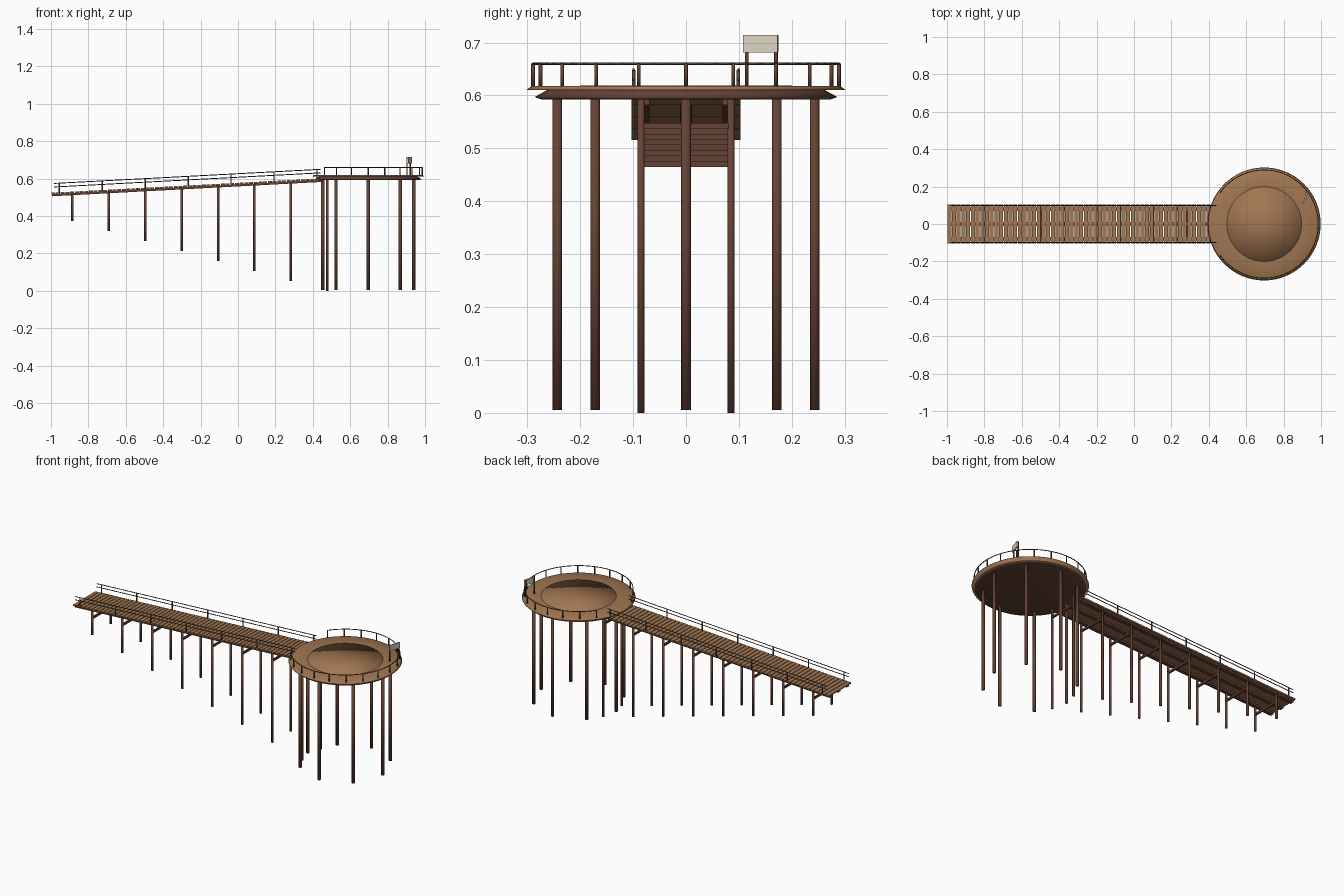
import bpy, bmesh, math
from mathutils import Vector, Matrix

if "Cube" in bpy.data.objects:
    bpy.data.objects.remove(bpy.data.objects["Cube"])

def mat(name, rgb):
    m = bpy.data.materials.new(name)
    m.diffuse_color = (*rgb, 1)
    m.use_nodes = True
    m.node_tree.nodes["Principled BSDF"].inputs["Base Color"].default_value = m.diffuse_color
    return m

TAN = mat("tan deck wood", (0.36, 0.185, 0.085))
BROWN = mat("dark brown timber", (0.13, 0.055, 0.035))
RAIL = mat("dark rail", (0.075, 0.06, 0.045))
CREAM = mat("cream board", (0.72, 0.66, 0.52))

def finish(name, bm, material, smooth=False):
    bmesh.ops.recalc_face_normals(bm, faces=bm.faces)
    me = bpy.data.meshes.new(name)
    bm.to_mesh(me)
    bm.free()
    me.materials.append(material)
    for p in me.polygons:
        p.use_smooth = smooth
    ob = bpy.data.objects.new(name, me)
    bpy.context.collection.objects.link(ob)
    return ob

def rod(bm, a, b, r, sides=10):
    a, b = Vector(a), Vector(b)
    d = b - a
    m = Matrix.Translation((a + b) / 2) @ d.to_track_quat('Z', 'Y').to_matrix().to_4x4()
    bmesh.ops.create_cone(bm, cap_ends=True, segments=sides, radius1=r, radius2=r,
                          depth=d.length, matrix=m)

def box(bm, centre, size, rot=Matrix.Identity(4)):
    m = Matrix.Translation(centre) @ rot @ Matrix.Diagonal((*size, 1))
    bmesh.ops.create_cube(bm, size=1, matrix=m)

def lathe(name, profile, centre, material, n=64):
    bm = bmesh.new()
    vs = [bm.verts.new((r, 0, z)) for r, z in profile]
    es = [bm.edges.new(p) for p in zip(vs, vs[1:])]
    bmesh.ops.spin(bm, geom=vs + es, axis=(0, 0, 1), cent=(0, 0, 0),
                   angle=2 * math.pi, steps=n, use_merge=True)
    bmesh.ops.remove_doubles(bm, verts=bm.verts, dist=1e-5)
    bmesh.ops.translate(bm, verts=bm.verts, vec=centre)
    return finish(name, bm, material, True)

CX, R = 0.696, 0.302
SLOPE = 0.053
def deck(x):
    return 0.524 + SLOPE * (x + 1)
tilt = Matrix.Rotation(-math.atan(SLOPE), 4, 'Y')

# round platform: deck rim, centre disc and timber underside
lathe("platform_deck", [(0, .610), (R, .610), (.291, .618), (.2, .618), (0, .618)], (CX, 0, 0), TAN)
lathe("platform_centre", [(0, .612), (.2, .612), (.2, .6188), (0, .6188)], (CX, 0, 0), TAN)
lathe("platform_underside", [(0, .592), (.272, .592), (.286, .597), (.262, .6105), (0, .6105)],
      (CX, 0, 0), BROWN)

# platform legs
bm = bmesh.new()
for i in range(8):
    a = i * math.pi / 4
    x, y = CX + .243 * math.cos(a), .243 * math.sin(a)
    rod(bm, (x, y, .005), (x, y, .6), .009, 12)
finish("platform_legs", bm, BROWN, True)

# platform railing, open towards the walkway
bm = bmesh.new()
for i in range(-8, 9):
    a = math.radians(18 * i)
    x, y = CX + .289 * math.cos(a), .289 * math.sin(a)
    rod(bm, (x, y, .615), (x, y, .66), .0035, 8)
finish("platform_rail_posts", bm, BROWN, True)
bm = bmesh.new()
pts = [(CX + .289 * math.cos(math.radians(t)), .289 * math.sin(math.radians(t)), .66)
       for t in range(-144, 145, 6)]
for a, b in zip(pts, pts[1:]):
    rod(bm, a, b, .0025, 6)
finish("platform_handrail", bm, RAIL, True)

# sloping walkway planks
N, X0, X1 = 58, -1.0, 0.46
pitch = (X1 - X0) / N
bm = bmesh.new()
for i in range(N):
    x = X0 + pitch * (i + .5)
    box(bm, (x, 0, deck(x) - .004), (pitch * .84, .206, .008), tilt)
finish("walkway_planks", bm, TAN)

# stringers below the planks
bm = bmesh.new()
xm = (X0 + X1) / 2
for y in (-.08, 0, .08):
    box(bm, (xm, y, deck(xm) - .0135), (X1 - X0 - .01, .022, .011), tilt)
finish("walkway_stringers", bm, BROWN)

# walkway legs following the ground, with cross beams
legs, beams = bmesh.new(), bmesh.new()
for i in range(8):
    x = -.885 + .1946 * i
    for y in (-.085, .085):
        rod(legs, (x, y, .372 - .372 / 7 * i), (x, y, deck(x) - .01), .007, 10)
    box(beams, (x, 0, deck(x) - .06), (.01, .17, .011))
finish("walkway_legs", legs, BROWN, True)
finish("walkway_cross_beams", beams, BROWN)

# walkway railings on both sides
posts, rails = bmesh.new(), bmesh.new()
for y in (-.099, .099):
    for i in range(7):
        x = -.955 + .2295 * i
        rod(posts, (x, y, deck(x) - .006), (x, y, deck(x) + .049), .0035, 8)
    for h in (.03, .049):
        rod(rails, (-.985, y, deck(-.985) + h), (.44, y, deck(.44) + h), .0024, 6)
finish("walkway_rail_posts", posts, BROWN, True)
finish("walkway_handrails", rails, RAIL, True)

# small blank notice board on two posts
turn = Matrix.Rotation(math.radians(-17), 4, 'Z')
c = Vector((.917, .141, 0))
bm = bmesh.new()
box(bm, c + Vector((0, 0, .698)), (.007, .068, .033), turn)
finish("notice_board", bm, CREAM)
bm = bmesh.new()
for s in (-.029, .029):
    p = c + turn @ Vector((-.005, s, 0))
    rod(bm, (p.x, p.y, .615), (p.x, p.y, .714), .0035, 8)
finish("notice_board_posts", bm, BROWN, True)
